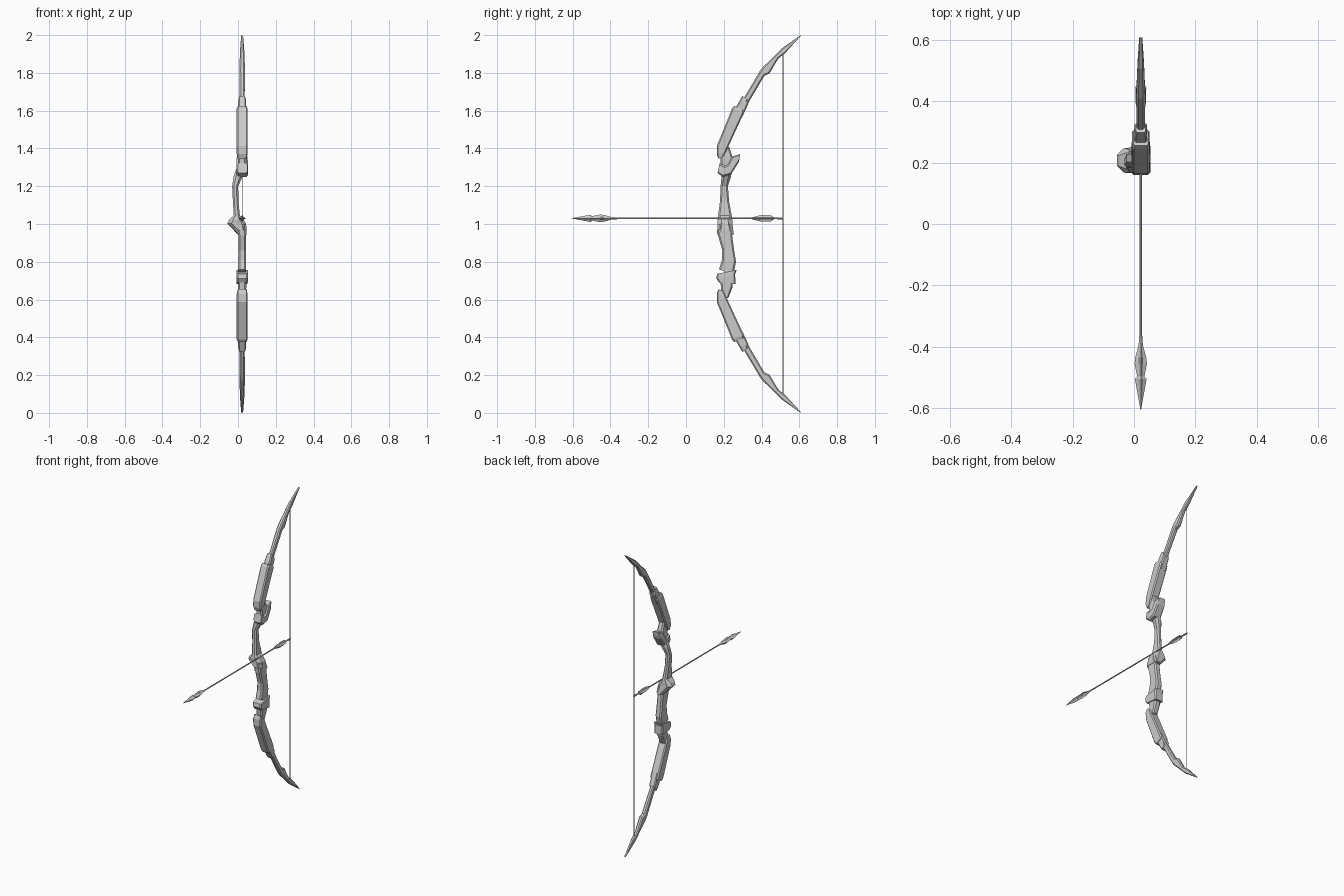
import bpy, bmesh, math
from mathutils import Vector

CX = 0.022  # centre plane of the bow


def build(name, rings):
    """Skin a list of equal-length point rings and cap both ends."""
    bm = bmesh.new()
    vr = [[bm.verts.new(p) for p in r] for r in rings]
    n = len(rings[0])
    for a, b in zip(vr, vr[1:]):
        for i in range(n):
            j = (i + 1) % n
            bm.faces.new((a[i], a[j], b[j], b[i]))
    bm.faces.new(vr[0])
    bm.faces.new(vr[-1])
    bmesh.ops.recalc_face_normals(bm, faces=bm.faces)
    me = bpy.data.meshes.new(name)
    bm.to_mesh(me)
    bm.free()
    ob = bpy.data.objects.new(name, me)
    bpy.context.collection.objects.link(ob)
    return ob


def loft(name, sections, chamfer=0.2, flip=False):
    """Sections: (front y, z, back y, z, x0, x1), chamfered rectangles."""
    rings = []
    for y0, z0, y1, z1, x0, x1 in sections:
        if flip:
            z0, z1 = 2 - z0, 2 - z1
        d = math.hypot(y1 - y0, z1 - z0)
        c = chamfer * min(d, x1 - x0)
        u = c / d
        pts = [(x0 + c, 0), (x1 - c, 0), (x1, u), (x1, 1 - u),
               (x1 - c, 1), (x0 + c, 1), (x0, 1 - u), (x0, u)]
        rings.append([Vector((x, y0 + (y1 - y0) * t, z0 + (z1 - z0) * t)) for x, t in pts])
    return build(name, rings)


def sym(y0, z0, y1, z1, h):
    return (y0, z0, y1, z1, CX - h, CX + h)


def spindle(name, profile, sides=8, z=1.03):
    """Profile along y: (y, ridge radius, valley radius)."""
    rings = []
    for y, r, v in profile:
        ring = []
        for i in range(sides):
            a = 2 * math.pi * i / sides
            k = v if i % 2 else r
            ring.append(Vector((CX + k * math.cos(a), y, z + k * math.sin(a))))
        rings.append(ring)
    return build(name, rings)


# Mirrored limb pieces
for side, flip in (("upper", False), ("lower", True)):
    loft(side + "_limb_tip", [
        sym(0.275, 1.60, 0.305, 1.585, 0.012),
        sym(0.305, 1.665, 0.335, 1.65, 0.013),
        sym(0.392, 1.812, 0.415, 1.785, 0.015),
        sym(0.408, 1.832, 0.442, 1.797, 0.015),
        sym(0.475, 1.897, 0.488, 1.875, 0.012),
        sym(0.505, 1.928, 0.525, 1.905, 0.011),
        sym(0.606, 1.999, 0.608, 1.996, 0.005)], 0.25, flip)
    loft(side + "_limb_ferrule", [
        sym(0.245, 1.585, 0.295, 1.56, 0.021),
        sym(0.285, 1.655, 0.328, 1.632, 0.021),
        sym(0.298, 1.677, 0.323, 1.662, 0.016)], 0.15, flip)
    loft(side + "_limb_block", [
        sym(0.172, 1.345, 0.195, 1.355, 0.024),
        sym(0.163, 1.37, 0.212, 1.385, 0.029),
        sym(0.163, 1.413, 0.225, 1.412, 0.029),
        sym(0.244, 1.612, 0.307, 1.59, 0.029),
        sym(0.255, 1.625, 0.305, 1.605, 0.024)], 0.12, flip)

# Upper socket and hooked clamp
loft("upper_socket", [sym(0.18, 1.42, 0.228, 1.41, 0.019),
                      sym(0.182, 1.35, 0.25, 1.345, 0.022),
                      sym(0.185, 1.28, 0.232, 1.28, 0.022)])
loft("upper_hook_clamp", [
    sym(0.178, 1.322, 0.167, 1.27, 0.027),
    sym(0.205, 1.308, 0.192, 1.25, 0.031),
    sym(0.222, 1.315, 0.238, 1.262, 0.031),
    sym(0.243, 1.357, 0.278, 1.325, 0.029),
    sym(0.287, 1.370, 0.283, 1.342, 0.022)], 0.15)

# Handle riser that steps aside for the arrow, ending in the shelf knob
loft("upper_grip", [
    (0.185, 1.29, 0.245, 1.29, -0.010, 0.052),
    (0.188, 1.25, 0.238, 1.25, -0.024, 0.024),
    (0.183, 1.20, 0.222, 1.20, -0.031, 0.001),
    (0.180, 1.12, 0.228, 1.12, -0.027, 0.002),
    (0.170, 1.045, 0.242, 1.045, -0.023, 0.010),
    (0.166, 1.022, 0.245, 1.022, -0.048, 0.030),
    (0.168, 1.003, 0.246, 1.003, -0.056, 0.042),
    (0.166, 0.975, 0.250, 0.968, -0.025, 0.046),
    (0.165, 0.950, 0.252, 0.942, 0.000, 0.045)], 0.28)

# Lower grip, its collar and the lower clamp
loft("lower_grip", [sym(0.172, 1.0, 0.238, 1.0, 0.019),
                    sym(0.170, 0.94, 0.245, 0.935, 0.020),
                    sym(0.192, 0.86, 0.255, 0.86, 0.020),
                    sym(0.190, 0.81, 0.265, 0.80, 0.021),
                    sym(0.175, 0.76, 0.250, 0.73, 0.021)])
loft("lower_grip_collar", [sym(0.163, 0.968, 0.240, 0.985, 0.022),
                           sym(0.165, 0.945, 0.254, 0.95, 0.023)])
loft("lower_clamp", [sym(0.165, 0.736, 0.268, 0.757, 0.030),
                     sym(0.160, 0.712, 0.260, 0.735, 0.031),
                     sym(0.175, 0.690, 0.262, 0.682, 0.029)], 0.12)
loft("lower_socket", [sym(0.180, 0.71, 0.245, 0.70, 0.023),
                      sym(0.185, 0.665, 0.248, 0.67, 0.022),
                      sym(0.190, 0.60, 0.225, 0.61, 0.018)])

# Bowstring
bpy.ops.mesh.primitive_cylinder_add(vertices=6, radius=0.002, depth=1.82,
                                    location=(CX, 0.513, 1.0))
bpy.context.object.name = "bowstring"

# Arrow: shaft, pointed head, finned collar and tail vanes
spindle("arrow_shaft", [(-0.52, 0.004, 0.004), (0.513, 0.004, 0.004)])
spindle("arrow_head", [(-0.606, 0.0008, 0.0006), (-0.505, 0.019, 0.011),
                       (-0.495, 0.010, 0.007)])
spindle("arrow_head_fins", [(-0.505, 0.009, 0.006), (-0.49, 0.013, 0.007),
                            (-0.455, 0.020, 0.009), (-0.435, 0.018, 0.008),
                            (-0.395, 0.007, 0.006), (-0.365, 0.005, 0.004)])
spindle("arrow_tail_vanes", [(0.345, 0.004, 0.004), (0.395, 0.017, 0.006),
                             (0.445, 0.018, 0.006), (0.465, 0.006, 0.005)])
spindle("arrow_nock", [(0.485, 0.005, 0.005), (0.515, 0.006, 0.006)])
